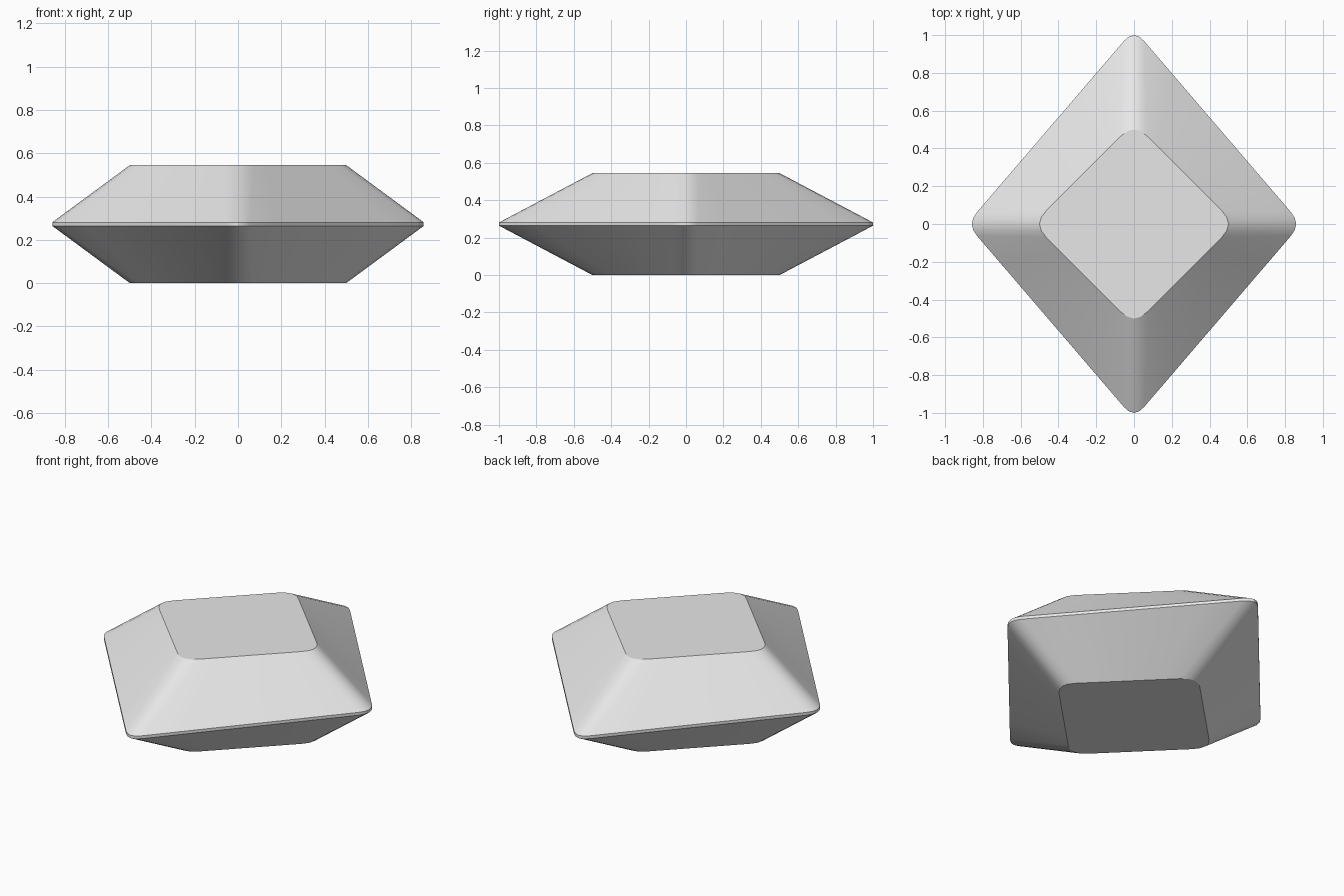
import bpy
import bmesh
import math
from mathutils import Vector

cube = bpy.data.objects.get("Cube")
if cube:
    bpy.data.objects.remove(cube, do_unlink=True)

grey = bpy.data.materials.new("pale grey")
grey.use_nodes = True
colour = (0.8, 0.8, 0.8, 1)
grey.diffuse_color = colour
grey.node_tree.nodes["Principled BSDF"].inputs["Base Color"].default_value = colour

ARC_STEPS = 4
SIDE_STEPS = 6


def rounded_diamond(half_x, half_y, cut, z):
    """Outline of a diamond with each tip rounded off by a share of its sides."""
    tips = [Vector((half_x, 0, z)), Vector((0, half_y, z)),
            Vector((-half_x, 0, z)), Vector((0, -half_y, z))]
    points = []
    for i, tip in enumerate(tips):
        following = tips[(i + 1) % 4]
        start = tip.lerp(tips[i - 1], cut)
        end = tip.lerp(following, cut)
        for k in range(ARC_STEPS + 1):
            t = k / ARC_STEPS
            points.append(start.lerp(tip, t).lerp(tip.lerp(end, t), t))
        # Straight side up to the next rounded tip
        side_end = following.lerp(tip, cut)
        points += [end.lerp(side_end, k / SIDE_STEPS) for k in range(1, SIDE_STEPS)]
    return points


# Flat base, thin girdle and flat table, joined by sloping sides
outlines = [
    rounded_diamond(0.535, 0.535, 0.13, 0),
    rounded_diamond(0.885, 1.031, 0.06, 0.264),
    rounded_diamond(0.885, 1.031, 0.06, 0.281),
    rounded_diamond(0.535, 0.535, 0.13, 0.545),
]
bm = bmesh.new()
rings = [[bm.verts.new(p) for p in outline] for outline in outlines]
for low, high in zip(rings, rings[1:]):
    for i in range(len(low)):
        bm.faces.new((low[i - 1], low[i], high[i], high[i - 1]))
bm.faces.new(rings[0][::-1])
bm.faces.new(rings[-1])
mesh = bpy.data.meshes.new("cut_gem")
bm.to_mesh(mesh)
bm.free()
mesh.materials.append(grey)

gem = bpy.data.objects.new("cut_gem", mesh)
bpy.context.collection.objects.link(gem)

# Soft tips, crisp rims
bpy.ops.object.select_all(action="DESELECT")
gem.select_set(True)
bpy.context.view_layer.objects.active = gem
bpy.ops.object.shade_smooth_by_angle(angle=math.radians(25))
